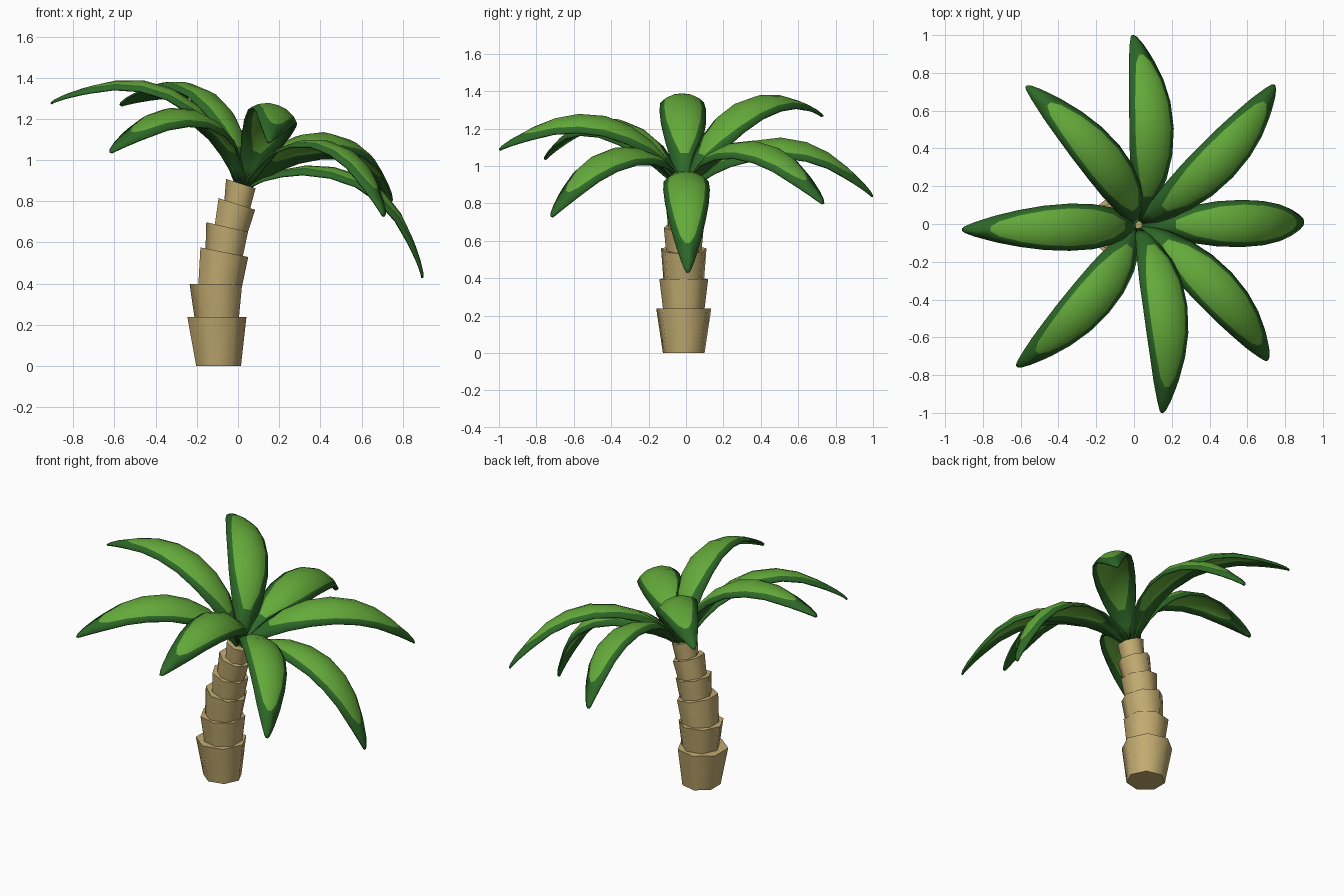
import bpy, bmesh, math
from mathutils import Vector

if "Cube" in bpy.data.objects:
    bpy.data.objects.remove(bpy.data.objects["Cube"])


def material(name, rgb):
    m = bpy.data.materials.new(name)
    m.diffuse_color = (*rgb, 1)
    m.use_nodes = True
    m.node_tree.nodes["Principled BSDF"].inputs["Base Color"].default_value = m.diffuse_color
    return m


BARK = material("tan bark", (0.54, 0.41, 0.165))
LIGHT = material("light green", (0.127, 0.40, 0.042))
DARK = material("dark green", (0.027, 0.14, 0.021))


def make_object(name, bm, mats, angle):
    bmesh.ops.recalc_face_normals(bm, faces=bm.faces)
    me = bpy.data.meshes.new(name)
    bm.to_mesh(me)
    bm.free()
    for m in mats:
        me.materials.append(m)
    ob = bpy.data.objects.new(name, me)
    bpy.context.collection.objects.link(ob)
    bpy.ops.object.select_all(action='DESELECT')
    ob.select_set(True)
    bpy.context.view_layer.objects.active = ob
    bpy.ops.object.shade_smooth_by_angle(angle=math.radians(angle))
    return ob


# Trunk: stacked flaring cups, given by left and right rim points (x, z)
SIDES = 7
CUPS = [  # bottom left, bottom right, top left, top right
    ((-0.21, 0.0), (0.01, 0.0), (-0.255, 0.237), (0.035, 0.237)),
    ((-0.205, 0.22), (0.01, 0.22), (-0.23, 0.398), (0.028, 0.395)),
    ((-0.20, 0.38), (0.012, 0.37), (-0.19, 0.577), (0.045, 0.53)),
    ((-0.155, 0.54), (0.025, 0.51), (-0.15, 0.697), (0.055, 0.65)),
    ((-0.12, 0.67), (0.038, 0.63), (-0.10, 0.817), (0.08, 0.76)),
    ((-0.065, 0.79), (0.058, 0.745), (-0.055, 0.907), (0.09, 0.862)),
]


def rim(bm, left, right, turn):
    l, r = Vector((left[0], -0.012, left[1])), Vector((right[0], -0.012, right[1]))
    mid, ax = (l + r) / 2, (r - l) / 2 * 1.04
    ay = Vector((0, ax.length, 0))
    ring = []
    for i in range(SIDES):
        a = turn + 2 * math.pi * i / SIDES
        p = mid + ax * math.cos(a) + ay * math.sin(a)
        ring.append(bm.verts.new((p.x, p.y, max(p.z, 0))))
    return ring


for k, (bl, br, tl, tr) in enumerate(CUPS):
    bm = bmesh.new()
    turn = math.pi * (k % 2)
    lo, hi = rim(bm, bl, br, turn), rim(bm, tl, tr, turn)
    bm.faces.new(lo)
    bm.faces.new(hi)
    for i in range(SIDES):
        j = (i + 1) % SIDES
        bm.faces.new((lo[i], lo[j], hi[j], hi[i]))
    make_object(f"trunk_section_{k + 1}", bm, [BARK], 60)

# Leaves: one arched frond shape aimed at eight tip points
CROWN = Vector((0.025, -0.005, 0.875))
TILT = math.radians(20)
AXIS = Vector((math.sin(TILT), 0, math.cos(TILT)))
SPINE = [  # along chord, height, half width, width share of the light patch
    (0.0, 0.0, 0.025, 0.3), (0.06, 0.085, 0.05, 0.3), (0.13, 0.155, 0.075, 0.3),
    (0.22, 0.222, 0.10, 0.62), (0.35, 0.278, 0.12, 0.76), (0.49, 0.300, 0.125, 0.8),
    (0.63, 0.280, 0.117, 0.78), (0.75, 0.228, 0.098, 0.72), (0.85, 0.155, 0.073, 0.55),
    (0.89, 0.122, 0.06, 0.2), (0.95, 0.066, 0.038, 0.3), (0.99, 0.02, 0.018, 0.3), (1.0, 0.0, 0.006, 0.3),
]
TIPS = [(0.90, 0.01, 0.43), (0.745, 0.735, 0.80), (-0.005, 1.0, 0.84), (-0.57, 0.73, 1.27),
        (-0.91, -0.03, 1.28), (-0.62, -0.755, 1.04), (0.15, -1.0, 1.09), (0.71, -0.72, 0.73)]

for k, tip in enumerate(TIPS):
    tip = Vector(tip)
    base = CROWN + Vector((tip.x - CROWN.x, tip.y, 0)).normalized() * 0.015
    chord = tip - base
    e = chord.normalized()
    n = (AXIS - e * AXIS.dot(e)).normalized()
    side = n.cross(e)
    bm = bmesh.new()
    rows = []
    for u, h, w, f in SPINE:
        row = []
        for v in (-1, -f, -f / 2, 0, f / 2, f, 1):
            sag = w * 0.45 * abs(v) ** 2.6        # rounded top, steep rim
            row.append(bm.verts.new(base + chord * u + n * (h - sag) + side * (w * v)))
        rows.append(row)
    for i in range(len(rows) - 1):
        for j in range(6):
            face = bm.faces.new((rows[i][j], rows[i][j + 1], rows[i + 1][j + 1], rows[i + 1][j]))
            # light patch in the middle, dark rim, base and tip
            face.material_index = 0 if 1 <= j <= 4 and 2 <= i <= 8 else 1
    leaf = make_object(f"leaf_{k + 1}", bm, [LIGHT, DARK], 50)
    # make sure the upper side faces outwards, then add a thin body
    if leaf.data.polygons[38].normal.dot(n) < 0:
        leaf.data.flip_normals()
    solid = leaf.modifiers.new("thickness", 'SOLIDIFY')
    solid.thickness = 0.01
    solid.offset = -1
